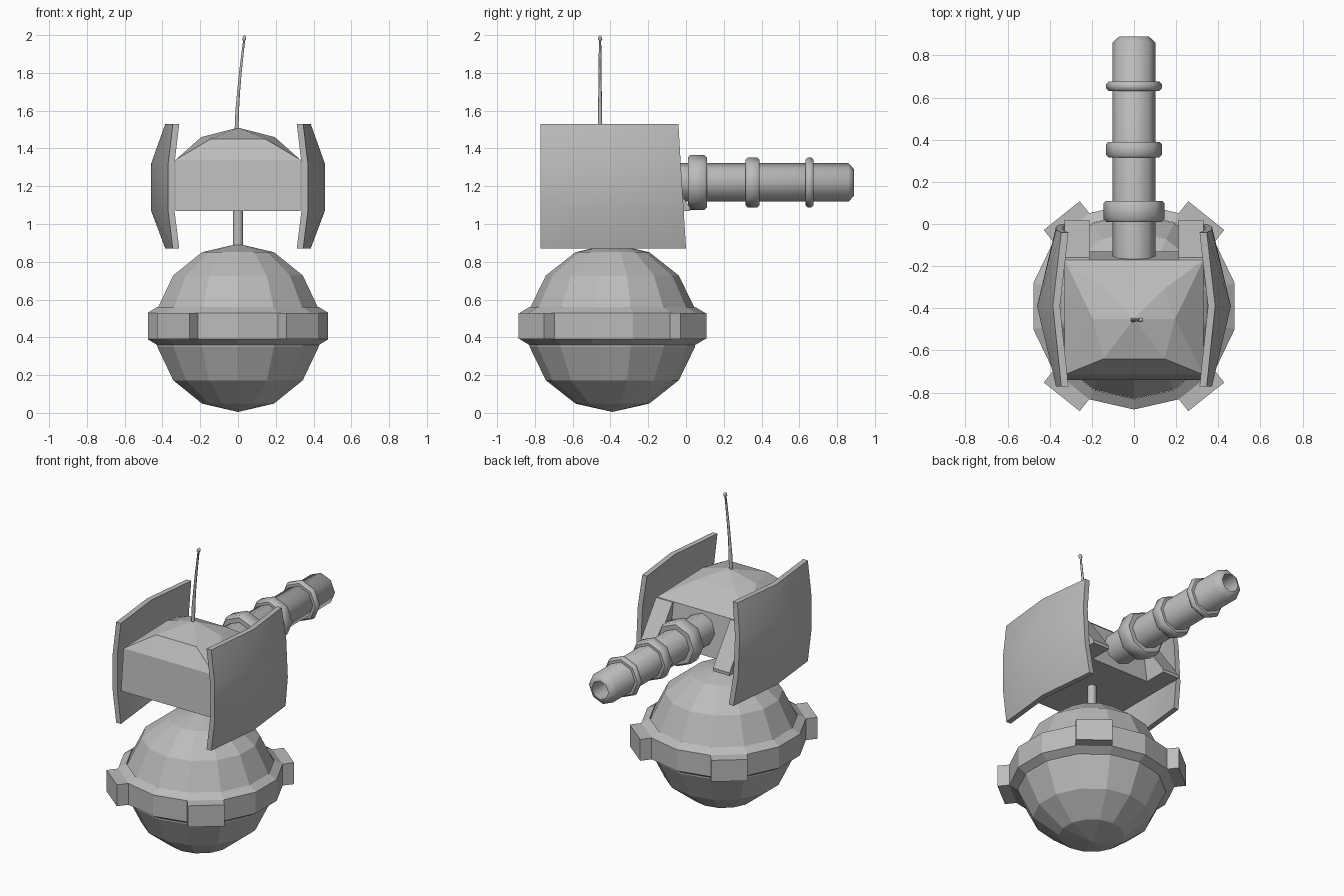
import bpy, bmesh, math
from mathutils import Vector

cube = bpy.data.objects.get("Cube")
if cube:
    bpy.data.objects.remove(cube)

GREY = (0.5, 0.5, 0.5, 1)
metal = bpy.data.materials.new("grey_metal")
metal.use_nodes = True
metal.diffuse_color = GREY
metal.node_tree.nodes["Principled BSDF"].inputs["Base Color"].default_value = GREY

CENTRE_Y = -0.39


def finish(name, bm, smooth=None):
    """Turn a bmesh into a named object, optionally smooth shaded by angle."""
    bmesh.ops.remove_doubles(bm, verts=bm.verts, dist=0.0005)
    bmesh.ops.dissolve_degenerate(bm, edges=bm.edges, dist=0.0005)
    bmesh.ops.recalc_face_normals(bm, faces=bm.faces)
    mesh = bpy.data.meshes.new(name)
    bm.to_mesh(mesh)
    bm.free()
    mesh.materials.append(metal)
    obj = bpy.data.objects.new(name, mesh)
    bpy.context.collection.objects.link(obj)
    if smooth:
        bpy.ops.object.select_all(action="DESELECT")
        obj.select_set(True)
        bpy.context.view_layer.objects.active = obj
        bpy.ops.object.shade_smooth_by_angle(angle=math.radians(smooth))
    return obj


def lathe(profile, sides, place, closed=False):
    """Spin (radius, height) points; place maps local x, y, height to a point."""
    bm = bmesh.new()
    rings = []
    for r, h in profile:
        angles = [math.tau * i / sides + math.pi / 2 for i in range(sides)]
        rings.append([bm.verts.new(place(r * math.cos(a), r * math.sin(a), h)) for a in angles])
    pairs = list(zip(rings, rings[1:]))
    if closed:
        pairs.append((rings[-1], rings[0]))
    for low, high in pairs:
        for i in range(sides):
            j = (i + 1) % sides
            bm.faces.new((low[i], low[j], high[j], high[i]))
    return bm


def upright(x, y, h):
    return Vector((x, y + CENTRE_Y, h))


def backward(x, y, h):
    return Vector((x, h, y + 1.22))


# Ball base, fourteen sides and seven bands
bands = 7
ball = [(0.45 * math.sin(math.pi * i / bands), 0.45 - 0.445 * math.cos(math.pi * i / bands))
        for i in range(bands + 1)]
finish("ball_base", lathe(ball, 14, upright))

# Belt with a lug pulled out of each diagonal side
belt = lathe([(0.44, 0.36), (0.49, 0.39), (0.49, 0.53), (0.44, 0.56)], 14, upright, True)
bmesh.ops.recalc_face_normals(belt, faces=belt.faces)
lugs = []
for face in belt.faces:
    c = face.calc_center_median()
    x, y = c.x, c.y - CENTRE_Y
    angle = math.degrees(math.atan2(abs(y), abs(x)))
    if math.hypot(x, y) > 0.474 and 45 < angle < 58:
        lugs.append(face)
for face in lugs:
    out = Vector((face.normal.x, face.normal.y, 0)).normalized()
    new = bmesh.ops.extrude_discrete_faces(belt, faces=[face])["faces"][0]
    for v in new.verts:
        v.co += out * 0.072
finish("lugged_belt", belt)

# Neck
finish("neck", lathe([(0, 0.86), (0.028, 0.86), (0.028, 1.09), (0, 1.09)], 10, upright), 40)

# Faceted head
head = bmesh.new()
head.verts.new((0, -0.45, 1.51))
for s in (-1, 1):
    for x, y, z in [(0.33, -0.74, 1.07), (0.33, -0.715, 1.34), (0.145, -0.64, 1.45),
                    (0.195, -0.45, 1.46), (0.14, -0.31, 1.45), (0.33, -0.17, 1.34),
                    (0.33, -0.13, 1.07)]:
        head.verts.new((s * x, y, z))
bmesh.ops.convex_hull(head, input=head.verts)
finish("head", head)

# Sloping rear arms beside the barrel
for side, s in (("left", 1), ("right", -1)):
    arm = bmesh.new()
    outline = [(-0.18, 1.34), (-0.16, 1.34), (0.02, 1.09), (0.02, 1.07), (-0.18, 1.07)]
    face = arm.faces.new([arm.verts.new((s * 0.21, y, z)) for y, z in outline])
    pulled = bmesh.ops.extrude_face_region(arm, geom=[face])["geom"]
    for v in pulled:
        if isinstance(v, bmesh.types.BMVert):
            v.co.x = s * 0.33
    finish(side + "_rear_arm", arm)

# Barrel with hollow muzzle
barrel = [(0, -0.2), (0.102, -0.2), (0.102, 0.86), (0.07, 0.89),
          (0.06, 0.89), (0.06, 0.7), (0, 0.7)]
finish("barrel", lathe(barrel, 8, backward), 46)

# Chamfered barrel bands
for name, start, end, r in (("rear_band", 0.01, 0.11, 0.145),
                            ("middle_band", 0.315, 0.39, 0.132),
                            ("muzzle_band", 0.632, 0.675, 0.132)):
    c = 0.012
    profile = [(0.09, start), (r - c, start), (r, start + c),
               (r, end - c), (r - c, end), (0.09, end)]
    finish(name, lathe(profile, 8, backward, True), 46)

# Curved side shields: the middle column and middle rows bulge outward
rows = [(0.87, 0.0, 0), (1.07, -0.012, 1), (1.32, -0.028, 1), (1.53, -0.04, 0)]
for side, s in (("left", 1), ("right", -1)):
    bm = bmesh.new()
    grid = []
    for z, back, bulge in rows:
        rim, mid = (0.37, 0.46) if bulge else (0.345, 0.385)
        columns = [(rim, -0.77), (mid, CENTRE_Y), (rim, back)]
        grid.append([[bm.verts.new((s * (x - t), y, z)) for x, y in columns]
                     for t in (0, 0.034)])
    for a, b in zip(grid, grid[1:]):
        for layer in (0, 1):
            for i in (0, 1):
                bm.faces.new((a[layer][i], a[layer][i + 1], b[layer][i + 1], b[layer][i]))
        for i in (0, 2):
            bm.faces.new((a[0][i], a[1][i], b[1][i], b[0][i]))
    for row in (grid[0], grid[-1]):
        for i in (0, 1):
            bm.faces.new((row[0][i], row[0][i + 1], row[1][i + 1], row[1][i]))
    finish(side + "_shield", bm, 35)

# Bent antenna: each ring is shifted sideways along the bend
def bent(x, y, h):
    lean = max(0, (h - 1.5) / 0.5)
    return Vector((x - 0.008 + 0.044 * lean ** 1.5, y - 0.455, h))


antenna = [(0, 1.49), (0.012, 1.49), (0.011, 1.6), (0.009, 1.7), (0.008, 1.8), (0.007, 1.9),
           (0.006, 1.97), (0.012, 1.975), (0.01, 1.99), (0, 2.0)]
finish("antenna", lathe(antenna, 6, bent), 62)
